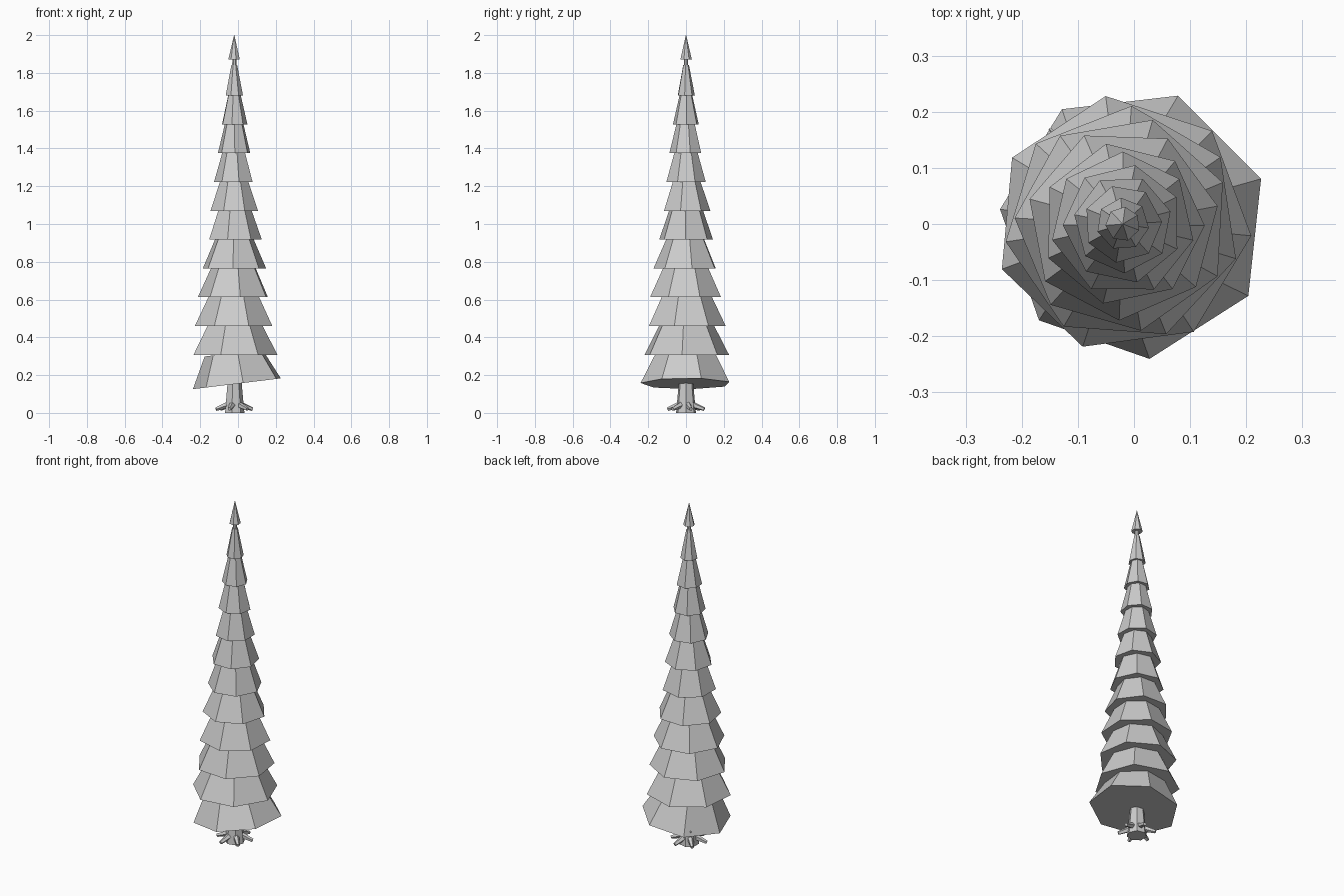
import bpy, math
from mathutils import Vector

if "Cube" in bpy.data.objects:
    bpy.data.objects.remove(bpy.data.objects["Cube"])

AXIS_X = -0.02
SIDES = 7


def frustum(name, r1, r2, p1, p2, sides=SIDES, turn=0.0):
    """Flat-faced tapered prism between two points."""
    a, b = Vector(p1), Vector(p2)
    q = (b - a).normalized().to_track_quat('Z', 'Y')
    verts, faces = [], []
    for p, r in ((a, r1), (b, r2)):
        for i in range(sides):
            t = turn + 2 * math.pi * i / sides
            off = Vector((r * math.cos(t), r * math.sin(t), 0))
            if abs((b - a).normalized().z) < 0.999:
                off = q @ off
            verts.append(p + off)
    for i in range(sides):
        j = (i + 1) % sides
        faces.append((i, j, sides + j, sides + i))
    faces += [tuple(reversed(range(sides))), tuple(range(sides, 2 * sides))]
    mesh = bpy.data.meshes.new(name)
    mesh.from_pydata(verts, [], faces)
    ob = bpy.data.objects.new(name, mesh)
    bpy.context.collection.objects.link(ob)
    return ob


# Trunk: flared foot and long tapering stem
frustum("trunk_foot", 0.054, 0.040, (AXIS_X, 0, 0), (AXIS_X, 0, 0.15))
frustum("trunk_stem", 0.040, 0.011, (AXIS_X, 0, 0.15), (AXIS_X, 0, 1.89))

# Roots spreading from the foot
for i in range(6):
    t = math.radians(15 + 60 * i)
    c, s = math.cos(t), math.sin(t)
    frustum("root", 0.018, 0.010, (AXIS_X + 0.03 * c, 0.03 * s, 0.045),
            (AXIS_X + 0.1 * c, 0.1 * s, 0.02), 5)

# Foliage tiers: each turned from the last, narrowing upward
radii = [0.242, 0.230, 0.211, 0.193, 0.172, 0.146, 0.129,
         0.107, 0.088, 0.070, 0.047, 0.031]
for i, r in enumerate(radii):
    z = 0.155 + 0.1525 * i
    x = 0.0 if i == 0 else AXIS_X
    turn = math.radians(6.6 + 39.6 * i)
    if i < 11:
        # upper ring tucks under the skirt of the next tier
        top = radii[i + 1] * (0.69 if i < 10 else 0.5)
        frustum("foliage_tier", r, top, (x, 0, z), (AXIS_X, 0, z + 0.163), turn=turn)
    else:
        frustum("tree_tip", r, 0.001, (x, 0, 1.872), (AXIS_X, 0, 2.0), turn=turn)

# Thin twig poking out beneath the lowest tier
frustum("twig", 0.006, 0.003, (AXIS_X, 0, 0.21), (-0.15, 0.17, 0.16), 5)
